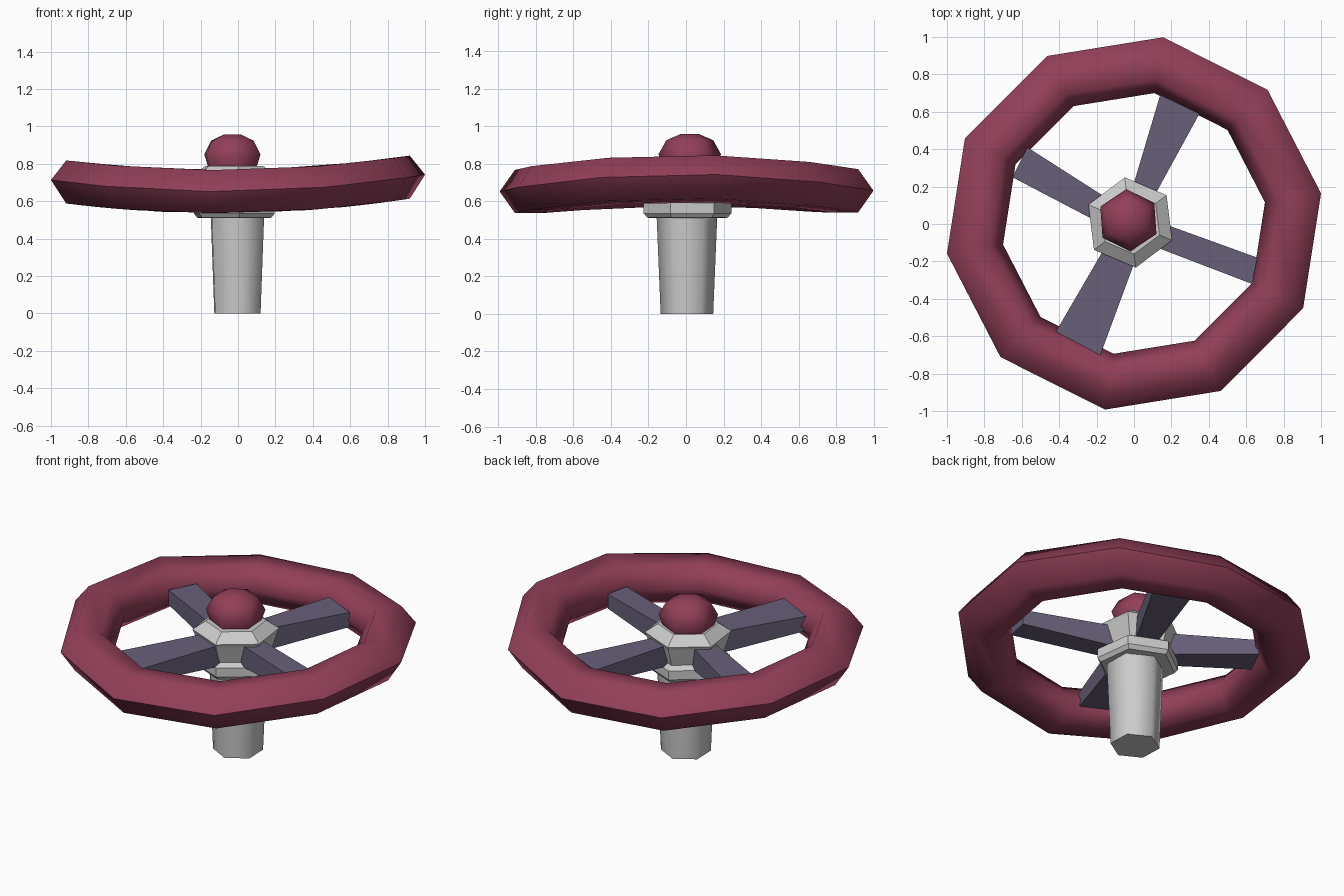
import bpy, bmesh
from math import sin, cos, radians, pi
from mathutils import Vector

if "Cube" in bpy.data.objects:
    bpy.data.objects.remove(bpy.data.objects["Cube"])

def material(name, rgb):
    m = bpy.data.materials.new(name)
    m.diffuse_color = (*rgb, 1)
    m.use_nodes = True
    m.node_tree.nodes["Principled BSDF"].inputs["Base Color"].default_value = m.diffuse_color
    return m

RED = material("dark_red", (0.29, 0.05, 0.10))
PURPLE = material("grey_purple", (0.14, 0.115, 0.19))

def make(name, bm, mat=None, smooth=None):
    bmesh.ops.recalc_face_normals(bm, faces=bm.faces)
    me = bpy.data.meshes.new(name)
    bm.to_mesh(me)
    bm.free()
    ob = bpy.data.objects.new(name, me)
    bpy.context.collection.objects.link(ob)
    if mat:
        me.materials.append(mat)
    if smooth:
        bpy.ops.object.select_all(action='DESELECT')
        ob.select_set(True)
        bpy.context.view_layer.objects.active = ob
        bpy.ops.object.shade_smooth_by_angle(angle=radians(smooth))
    return ob

def lathe(name, profile, center, turn, mat=None, smooth=None, sides=6):
    """Stack of polygon rings from (radius, z) pairs, capped at both ends."""
    bm = bmesh.new()
    rings = []
    for r, z in profile:
        angles = [radians(turn) + 2 * pi * i / sides for i in range(sides)]
        rings.append([bm.verts.new((center[0] + r * cos(a), center[1] + r * sin(a), z))
                      for a in angles])
    for a, b in zip(rings, rings[1:]):
        for i in range(sides):
            j = (i + 1) % sides
            bm.faces.new((a[i], a[j], b[j], b[i]))
    bm.faces.new(rings[0][::-1])
    bm.faces.new(rings[-1])
    return make(name, bm, mat, smooth)

# Ten-sided rim with a six-sided section, its sides bent upward
section = [(1.007, 0), (0.925, 0.115), (0.78, 0.115),
           (0.705, 0), (0.78, -0.115), (0.925, -0.115)]
bm = bmesh.new()
rings = []
for k in range(10):
    a = radians(9.2 + 36 * k)
    ring = []
    for r, h in section:
        x, y = r * cos(a) * 1.006, r * sin(a) + 0.003
        ring.append(bm.verts.new((x, y, 0.652 + 0.076 * x * x + 0.014 * x + h)))
    rings.append(ring)
for k in range(10):
    a, b = rings[k], rings[(k + 1) % 10]
    for i in range(6):
        j = (i + 1) % 6
        bm.faces.new((a[i], b[i], b[j], a[j]))
make("rim", bm, RED, 65)

# Shaft, flanged hub and domed cap
lathe("shaft", [(0.14, 0), (0.162, 0.53)], (-0.003, 0.005), 92, smooth=65)
lathe("hub", [(0.15, 0.51), (0.215, 0.512), (0.235, 0.535), (0.235, 0.59), (0.2, 0.61),
              (0.235, 0.72), (0.243, 0.738), (0.17, 0.788)], (-0.02, 0.008), 97)
lathe("cap", [(0.14, 0.77), (0.167, 0.85), (0.125, 0.925), (0.05, 0.957)],
      (-0.03, 0.02), 94, RED, 65)

# Spokes: inner edge pair then outer edge pair, seen from above
spokes = {
    "spoke_right": [(0.16, -0.14), (0.19, -0.01), (0.66, -0.18), (0.63, -0.32)],
    "spoke_back": [(0.12, 0.17), (0.0, 0.22), (0.14, 0.69), (0.35, 0.59)],
    "spoke_left": [(-0.21, 0.18), (-0.23, 0.03), (-0.65, 0.25), (-0.57, 0.41)],
    "spoke_front": [(-0.17, -0.15), (-0.01, -0.24), (-0.18, -0.70), (-0.42, -0.58)],
}
for name, pts in spokes.items():
    p = [Vector(q) for q in pts]
    p[0] += (p[0] - p[3]) * 0.2   # run the inner end into the hub
    p[1] += (p[1] - p[2]) * 0.2
    bm = bmesh.new()
    top = [bm.verts.new((*q, z)) for q, z in zip(p, (0.72, 0.72, 0.715, 0.715))]
    low = [bm.verts.new((*q, z)) for q, z in zip(p, (0.585, 0.585, 0.625, 0.625))]
    bm.faces.new(top)
    bm.faces.new(low[::-1])
    for i in range(4):
        j = (i + 1) % 4
        bm.faces.new((top[i], low[i], low[j], top[j]))
    make(name, bm, PURPLE)
